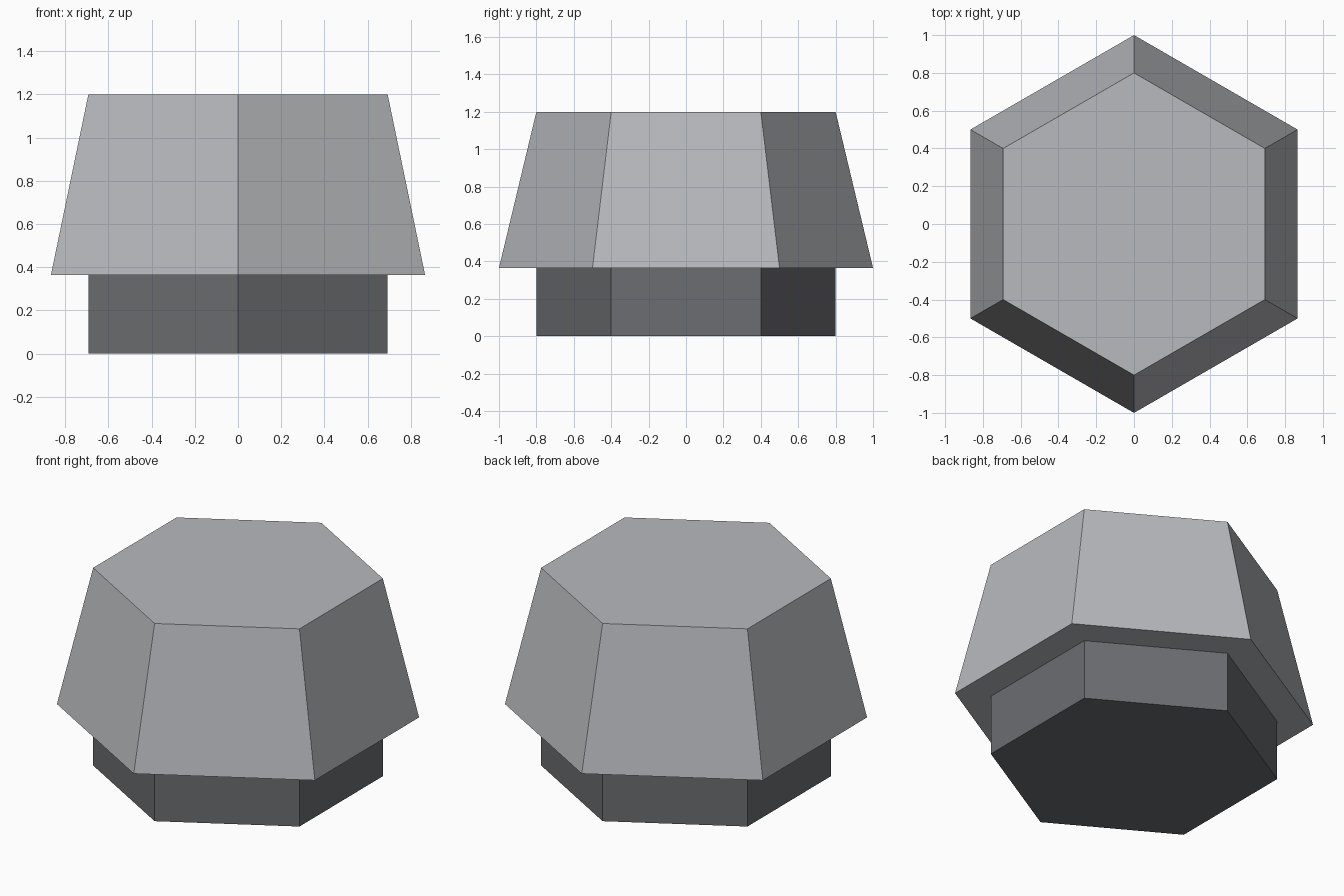
import bpy
import bmesh
from math import sin, cos, pi

default = bpy.data.objects.get("Cube")
if default:
    bpy.data.objects.remove(default, do_unlink=True)


def material(name, colour):
    mat = bpy.data.materials.new(name)
    mat.use_nodes = True
    mat.diffuse_color = colour
    shader = next(n for n in mat.node_tree.nodes if n.type == 'BSDF_PRINCIPLED')
    shader.inputs["Base Color"].default_value = colour
    shader.inputs["Roughness"].default_value = 0.7
    return mat


def hex_frustum(name, lower_radius, upper_radius, bottom, top, mat):
    """Flat-sided six-sided solid with corners on the y axis."""
    bm = bmesh.new()

    def ring(radius, z):
        return [bm.verts.new((radius * sin(i * pi / 3), radius * cos(i * pi / 3), z))
                for i in range(6)]

    lower, upper = ring(lower_radius, bottom), ring(upper_radius, top)
    bm.faces.new(lower)
    bm.faces.new(upper)
    for i in range(6):
        j = (i + 1) % 6
        bm.faces.new((lower[i], lower[j], upper[j], upper[i]))
    bmesh.ops.recalc_face_normals(bm, faces=bm.faces)
    mesh = bpy.data.meshes.new(name)
    bm.to_mesh(mesh)
    bm.free()
    mesh.materials.append(mat)
    obj = bpy.data.objects.new(name, mesh)
    bpy.context.collection.objects.link(obj)
    return obj


light_grey = material("light grey", (0.48, 0.49, 0.51, 1))
dark_grey = material("dark grey", (0.15, 0.155, 0.165, 1))

# Straight base and the wider tapered cap resting on it
hex_frustum("base", 0.8, 0.8, 0, 0.365, dark_grey)
hex_frustum("cap", 1.0, 0.8, 0.365, 1.2, light_grey)
